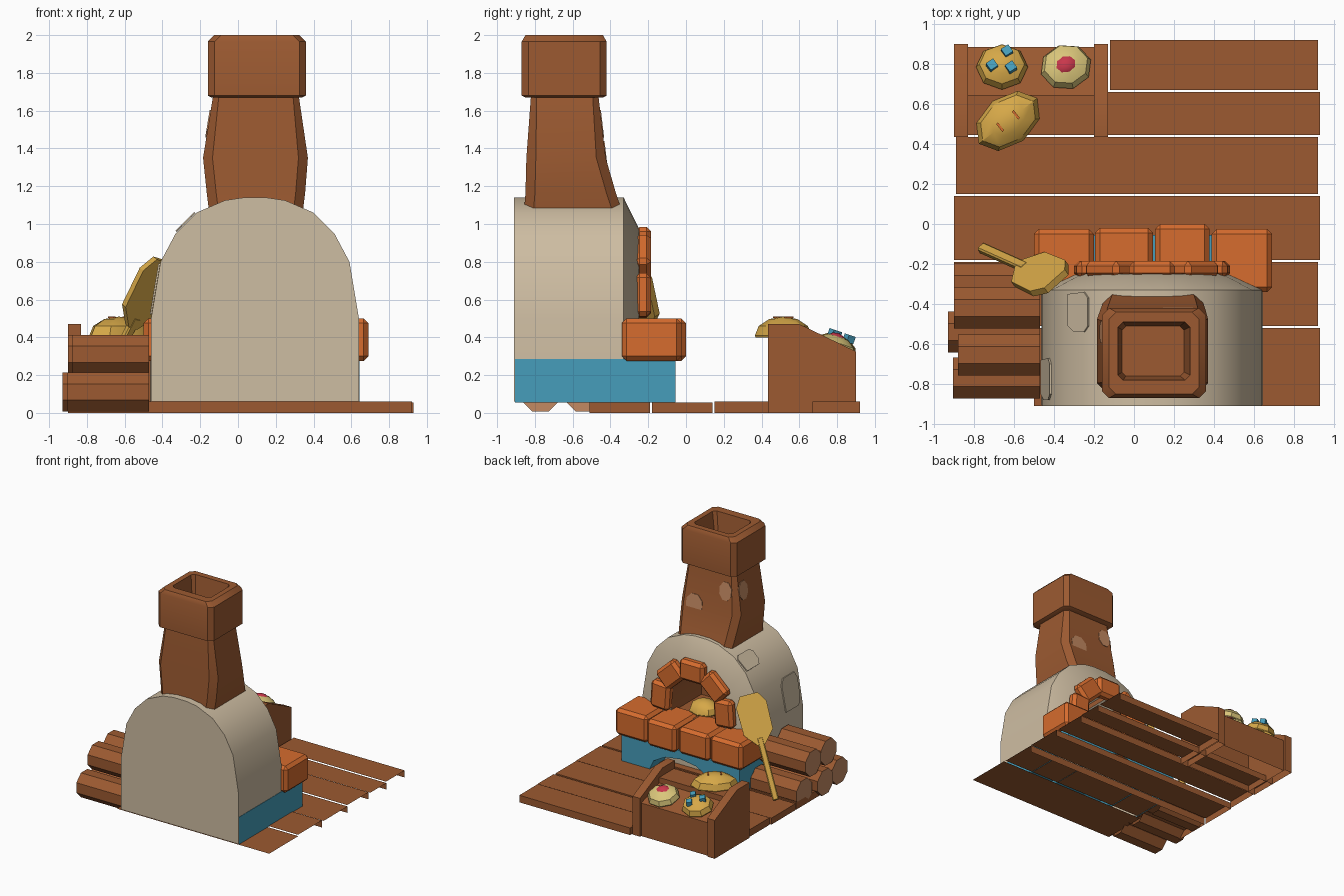
import bpy, bmesh, math
from mathutils import Vector, Matrix

if "Cube" in bpy.data.objects:
    bpy.data.objects.remove(bpy.data.objects["Cube"])


def mat(name, r, g, b):
    m = bpy.data.materials.new(name)
    lin = [(c / 255 / 12.92 if c < 11 else ((c / 255 + .055) / 1.055) ** 2.4) for c in (r, g, b)]
    m.diffuse_color = (*lin, 1)
    m.use_nodes = True
    m.node_tree.nodes["Principled BSDF"].inputs["Base Color"].default_value = m.diffuse_color
    return m


BROWN = mat("brown wood", 156, 90, 49)
BEIGE = mat("beige plaster", 206, 189, 162)
ORANGE = mat("orange brick", 214, 108, 46)
BLUE = mat("blue base", 70, 158, 187)
GOLD = mat("golden crust", 214, 168, 72)
PALE = mat("pale dough", 218, 198, 122)
RED = mat("red jam", 200, 55, 75)
TAN = mat("light cut wood", 196, 138, 98)


def finish(name, bm, *mats):
    me = bpy.data.meshes.new(name)
    bm.to_mesh(me)
    bm.free()
    ob = bpy.data.objects.new(name, me)
    bpy.context.collection.objects.link(ob)
    for m in mats:
        me.materials.append(m)
    return ob


def drop_faces(bm, dirs):
    """Remove the faces that look along any of the given directions."""
    bm.normal_update()
    gone = [f for f in bm.faces if any(f.normal.dot(Vector(d)) > .9 for d in dirs)]
    bmesh.ops.delete(bm, geom=gone, context='FACES')


def box(name, lo, hi, m, bevel=0, drop=(), matrix=None):
    bm = bmesh.new()
    lo, hi = Vector(lo), Vector(hi)
    bmesh.ops.create_cube(bm, size=1, matrix=Matrix.Translation((lo + hi) / 2) @ Matrix.Diagonal((*(hi - lo), 1)))
    drop_faces(bm, drop)
    if bevel:
        bmesh.ops.bevel(bm, geom=bm.edges[:], offset=bevel, segments=1, affect='EDGES')
    if matrix:
        bm.transform(matrix)
    return finish(name, bm, m)


def skin(loops, start=True, end=True):
    """Join point loops of equal length into one skin."""
    bm = bmesh.new()
    vs = [[bm.verts.new(p) for p in loop] for loop in loops]
    n = len(vs[0])
    for a, b in zip(vs, vs[1:]):
        for i in range(n):
            bm.faces.new((a[i], a[(i + 1) % n], b[(i + 1) % n], b[i]))
    if start:
        bm.faces.new(vs[0][::-1])
    if end:
        bm.faces.new(vs[-1])
    bmesh.ops.recalc_face_normals(bm, faces=bm.faces[:])
    return bm


def frame(origin, d, n):
    """Matrix whose y runs along d and whose z runs along n."""
    y = Vector(d).normalized()
    x = y.cross(Vector(n)).normalized()
    z = x.cross(y)
    m = Matrix((x, y, z)).transposed().to_4x4()
    m.translation = origin
    return m


# deck planks: open undersides and open right ends
DOWN, FRONT, RIGHT = (0, 0, -1), (0, -1, 0), (1, 0, 0)
planks = [(-.12, .92, .67, .92), (-.90, .93, .445, .66), (-.89, .92, .15, .435),
          (-.90, .93, -.18, .14), (-.90, .92, -.51, -.19)]
for i, (x0, x1, y0, y1) in enumerate(planks):
    box(f"deck_plank_{i}", (x0, y0, 0), (x1, y1, .06 - .005 * (i % 2)), BROWN, drop=(DOWN, FRONT, RIGHT))
box("deck_plank_rear", (-.5, -.91, 0), (.93, -.52, .055), BROWN,
    drop=(DOWN, FRONT, RIGHT, (0, 1, 0), (-1, 0, 0)))

# oven body: arched shell, sloped mouth wall, hollow chamber
CX = .09
half = [(.55, .06), (.55, .5), (.5, .8), (.42, .95), (.31, 1.06), (.16, 1.125), (.06, 1.14)]
arch = half + [(-x, z) for x, z in reversed(half)]


def arch_loop(y, sx=1, sz=1, base=.06):
    return [(CX + x * sx, y, base + (z - .06) * sz) for x, z in arch]


bm = skin([arch_loop(-.91), arch_loop(-.33), arch_loop(-.25, .7, .85),
           arch_loop(-.25, .4, .31, .48), arch_loop(-.65, .4, .31, .48)])
for f in bm.faces:
    c = f.calc_center_median()
    inside = abs(c.x - CX) < .23 and c.y > -.66 and .47 < c.z < .83 and abs(f.normal.y) < .5
    f.material_index = int(inside or (abs(c.y + .65) < .01))
drop_faces(bm, [DOWN])
finish("oven_body", bm, BEIGE, BROWN)


# raised plaster patches on the left side of the dome
def plaster(name, y0, y1, k0, k1):
    pts = [Vector((CX + x * 1.008, 0, z + .005)) for x, z in arch]
    a, b = pts[k0], pts[k1]
    n = Vector((-(b - a).z, 0, (b - a).x)).normalized()
    n = -n if n.dot(a - Vector((CX, 0, .4))) < 0 else n
    lo, hi = a.lerp(b, .05), a.lerp(b, .95)
    mid, c = (y0 + y1) / 2, .03
    out = [(lo, y0 + c), (lo, y1 - c), (lo.lerp(hi, .2), y1), (hi, y1 - .01),
           (hi, y0 + c), (lo.lerp(hi, .7), y0), (lo.lerp(hi, .2), y0)]
    loops = [[(p.x + n.x * t, y, p.z + n.z * t) for p, y in out] for t in (-.004, .005)]
    finish(name, skin(loops), BEIGE)


plaster("plaster_patch_upper", -.54, -.34, 9, 10)
plaster("plaster_patch_lower", -.88, -.67, 11, 12)

# blue base with an arched wood store
store = [(CX + .29 * math.cos(t * math.pi / 6), .055 + .16 * math.sin(t * math.pi / 6)) for t in range(7)]
outline = store + [(-.463, .055), (-.463, .285), (.643, .285), (.643, .055)]
bm = skin([[(x, y, z) for x, z in outline] for y in (-.906, -.055)])
drop_faces(bm, [DOWN, FRONT])
finish("blue_base", bm, BLUE)

# counter bricks
for i, (x0, x1, y1) in enumerate([(-.5, -.2, -.025), (-.195, .095, -.02), (.105, .378, 0), (.388, .69, -.025)]):
    box(f"counter_brick_{i}", (x0, -.34, .275), (x1, y1, .5), ORANGE, .025)

# bricks round the mouth
for i in range(5):
    a = math.radians(4 + 43 * i)
    m = Matrix.Translation((CX, -.225, .60)) @ Matrix.Rotation(-a, 4, 'Y')
    box(f"mouth_brick_{i}", (.21, -.045, -.115), (.385, .04, .115), ORANGE, .025, matrix=m)


# chimney stack and hollow cap
def ring(z, x0, x1, y0, y1, c):
    return [(x0 + c, y0, z), (x1 - c, y0, z), (x1, y0 + c, z), (x1, y1 - c, z),
            (x1 - c, y1, z), (x0 + c, y1, z), (x0, y1 - c, z), (x0, y0 + c, z)]


finish("chimney_stack", skin([ring(1.04, -.15, .34, -.86, -.33, .05), ring(1.16, -.165, .355, -.85, -.37, .05),
                              ring(1.35, -.185, .37, -.845, -.425, .05),
                              ring(1.69, -.13, .32, -.82, -.465, .03)], False, False), BROWN)
finish("chimney_cap", skin([ring(1.67, -.14, .34, -.85, -.44, .03), ring(1.68, -.16, .36, -.87, -.42, .035),
                            ring(1.965, -.16, .36, -.87, -.42, .035), ring(2.0, -.125, .325, -.85, -.44, .035),
                            ring(2.0, -.08, .28, -.78, -.49, .025), ring(1.82, -.06, .25, -.76, -.51, .02)]), BROWN)


# light worn patches on the stack
def worn(name, origin, d, n, w, h):
    bm = bmesh.new()
    bmesh.ops.create_cone(bm, segments=8, radius1=1, radius2=1, depth=1, cap_ends=True,
                          matrix=Matrix.Diagonal((w, h, .008, 1)) @ Matrix.Rotation(math.pi / 8, 4, 'Z'))
    bm.transform(frame(origin, d, n))
    finish(name, bm, TAN)


worn("worn_patch_right", (.22, -.426, 1.36), (0, -.118, 1), (0, 1, .118), .08, .085)
worn("worn_patch_corner", (-.06, -.446, 1.53), (0, -.118, 1), (0, 1, .118), .06, .08)
worn("worn_patch_side", (-.158, -.54, 1.53), (.16, 0, 1), (-1, 0, .16), .06, .08)

# stacked logs with pale cut ends
for i, (y, z, x0) in enumerate([(-.30, .11, -.9), (-.54, .11, -.93), (-.77, .11, -.905),
                                (-.42, .31, -.9), (-.655, .31, -.88)]):
    bm = skin([[(x, y + .112 * math.cos((k + .5) * math.pi / 4), z + .112 * math.sin((k + .5) * math.pi / 4))
                for k in range(8)] for x in (x0, -.47)], True, False)
    bm.normal_update()
    for f in bm.faces:
        f.material_index = int(abs(f.normal.x) > .9)
    finish(f"log_{i}", bm, BROWN, TAN)

# stepped display crate
side = [(.435, 0), (.435, .47), (.6, .47), (.9, .325), (.9, 0)]
step = [(.445, 0), (.445, .405), (.645, .405), (.645, .36), (.885, .28), (.885, 0)]
for name, x0, x1, prof in [("crate_left_end", -.9, -.83, side), ("crate_right_end", -.2, -.13, side),
                           ("crate_shelves", -.83, -.2, step)]:
    bm = skin([[(x, y, z) for y, z in prof] for x in (x0, x1)])
    drop_faces(bm, [DOWN] + ([RIGHT, (-1, 0, 0)] if prof is step else []))
    finish(name, bm, BROWN)


# bread
def bread(name, loc, size, m, tilt=0, spin=0):
    bm = bmesh.new()
    bmesh.ops.create_uvsphere(bm, u_segments=8, v_segments=6, radius=1)
    bmesh.ops.bisect_plane(bm, geom=bm.verts[:] + bm.edges[:] + bm.faces[:], plane_co=(0, 0, -.1),
                           plane_no=(0, 0, -1), clear_outer=True)
    mx = Matrix.Translation(loc) @ Matrix.Rotation(tilt, 4, 'X') @ Matrix.Rotation(spin, 4, 'Z')
    bm.transform(mx @ Matrix.Diagonal((*size, 1)))
    finish(name, bm, m)
    return mx


T = math.radians(-19)
bread("oven_loaf", (.09, -.38, .51), (.13, .11, .09), GOLD)
mx = bread("crate_loaf", (-.63, .515, .41), (.185, .125, .1), GOLD, 0, math.radians(38))
for x in (-.05, .05):
    box("loaf_score", (x - .006, -.025, .092), (x + .006, .025, .1), ORANGE, matrix=mx)
mx = bread("berry_bun", (-.66, .785, .335), (.13, .12, .085), GOLD, T)
for x, y in ((-.05, -.02), (.025, .055), (.045, -.03)):
    m = mx @ Matrix.Translation((x, y, .08)) @ Matrix.Rotation(.6, 4, 'Z')
    box("berry", (-.022, -.022, -.02), (.022, .022, .02), BLUE, matrix=m)
bread("jam_bun", (-.34, .785, .335), (.13, .12, .08), PALE, T, .3)
bread("jam_filling", (-.34, .79, .375), (.07, .06, .05), RED, T, .4)

# baker's peel leaning on the oven
d = Vector((.38, -.17, .75))
fr = frame((-.76, -.12, .07), d, (-.5, .7, .41))
box("peel_handle", (-.025, 0, -.02), (.025, .5, .02), GOLD, .008, matrix=fr)
blade = [(-.03, .44), (.03, .44), (.115, .54), (.12, .76), (.07, .84), (-.07, .84), (-.12, .76), (-.115, .54)]
bm = skin([[(x, y, z) for x, y in blade] for z in (-.018, .018)])
bm.transform(fr)
finish("peel_blade", bm, GOLD)

# smooth rounded surfaces, keep edges sharp
for ob in bpy.context.collection.objects:
    ob.select_set(True)
    bpy.context.view_layer.objects.active = ob
bpy.ops.object.shade_smooth_by_angle(angle=math.radians(32))
